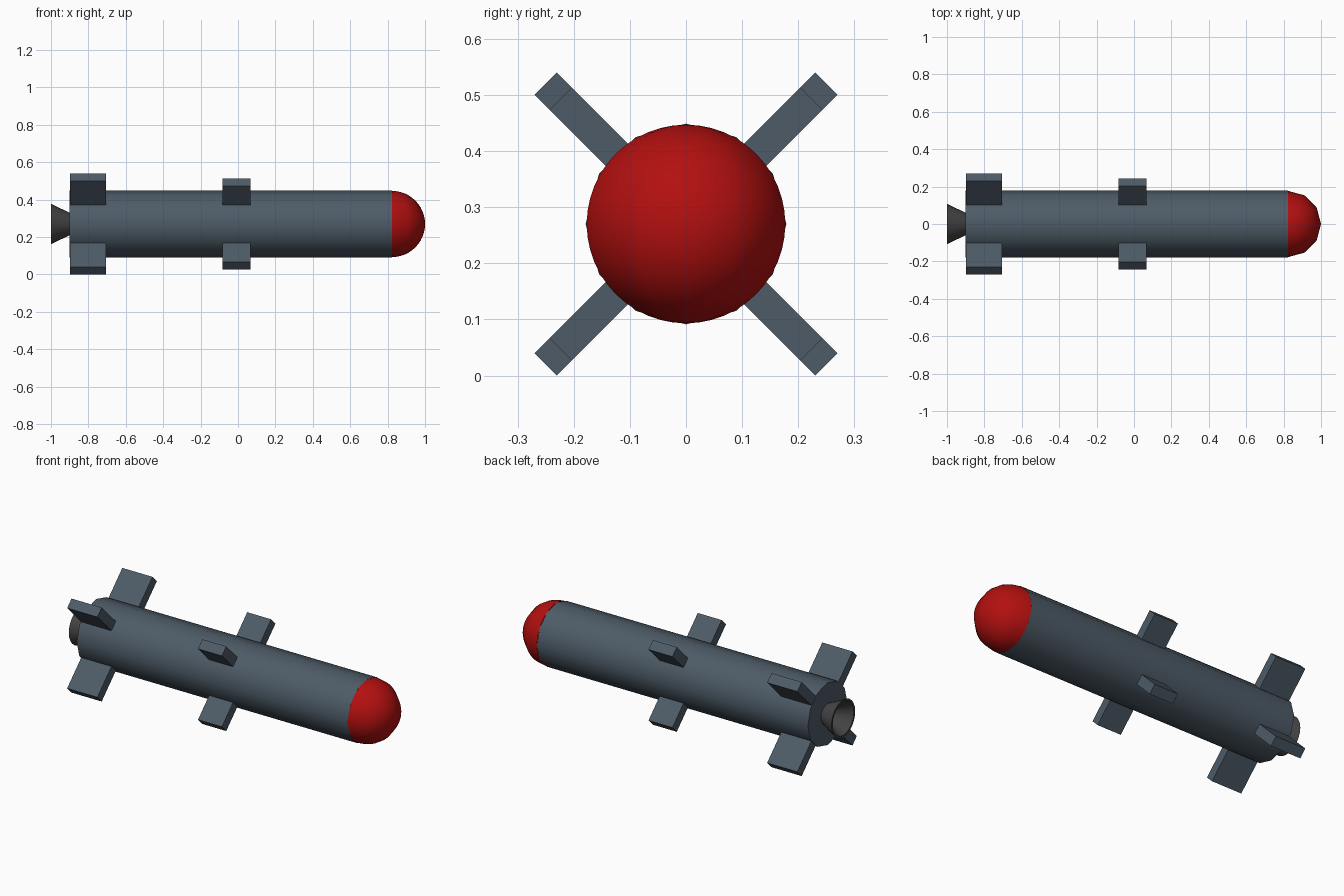
import bpy, bmesh
from math import radians, pi, cos, sin
from mathutils import Matrix

if "Cube" in bpy.data.objects:
    bpy.data.objects.remove(bpy.data.objects["Cube"])

CZ = 0.27          # height of the long axis
R = 0.179          # body radius


def material(name, rgb):
    m = bpy.data.materials.new(name)
    m.diffuse_color = (*rgb, 1)
    m.use_nodes = True
    m.node_tree.nodes["Principled BSDF"].inputs["Base Color"].default_value = m.diffuse_color
    return m


steel = material("blue_grey", (0.075, 0.105, 0.135))
red = material("red", (0.45, 0.005, 0.005))
dark = material("dark_grey", (0.06, 0.06, 0.06))


def finish(name, bm, mat, angle=None):
    bmesh.ops.recalc_face_normals(bm, faces=bm.faces[:])
    me = bpy.data.meshes.new(name)
    bm.to_mesh(me)
    bm.free()
    me.materials.append(mat)
    ob = bpy.data.objects.new(name, me)
    bpy.context.collection.objects.link(ob)
    if angle:
        bpy.ops.object.select_all(action='DESELECT')
        bpy.context.view_layer.objects.active = ob
        ob.select_set(True)
        bpy.ops.object.shade_smooth_by_angle(angle=radians(angle))
    return ob


def lathe(name, profile, sides, mat, closed):
    """Revolve (x, radius) points about the long axis."""
    bm = bmesh.new()
    rings = [[bm.verts.new((x, r * sin(2 * pi * i / sides), CZ + r * cos(2 * pi * i / sides)))
              for i in range(sides)] for x, r in profile]
    for a, b in zip(rings, rings[1:]):
        for i in range(sides):
            j = (i + 1) % sides
            bm.faces.new((a[i], a[j], b[j], b[i]))
    if closed:
        bm.faces.new(rings[0])
        bm.faces.new(rings[-1])
    return finish(name, bm, mat, 40)


# Twelve-sided body tube
lathe("body", [(-0.90, R), (0.823, R)], 12, steel, True)

# Flared hollow exhaust nozzle
lathe("nozzle", [(-0.89, 0.055), (-1.0, 0.108), (-1.0, 0.096), (-0.905, 0.045)],
      24, dark, True)

# Nose dome: upright sphere with 12 segments, front half kept
bm = bmesh.new()
bmesh.ops.create_uvsphere(bm, u_segments=12, v_segments=24, radius=0.177)
bmesh.ops.bisect_plane(bm, geom=bm.verts[:] + bm.edges[:] + bm.faces[:], dist=1e-5,
                       plane_co=(0, 0, 0), plane_no=(1, 0, 0), clear_inner=True)
bmesh.ops.translate(bm, verts=bm.verts[:], vec=(0.823, 0, CZ))
finish("nose", bm, red, 40)


# Diagonal fins, four in each set
def fin_set(name, x0, x1, tip):
    root, thick = 0.10, 0.056
    for k in range(4):
        bm = bmesh.new()
        bmesh.ops.create_cube(bm, size=1)
        m = (Matrix.Translation((0, 0, CZ)) @ Matrix.Rotation(radians(45 + 90 * k), 4, 'X')
             @ Matrix.Translation(((x0 + x1) / 2, 0, (root + tip) / 2))
             @ Matrix.Diagonal((x1 - x0, thick, tip - root, 1)))
        bmesh.ops.transform(bm, matrix=m, verts=bm.verts[:])
        finish(f"{name}_{k + 1}", bm, steel)


fin_set("tail_fin", -0.897, -0.705, 0.354)
fin_set("mid_fin", -0.084, 0.068, 0.316)
